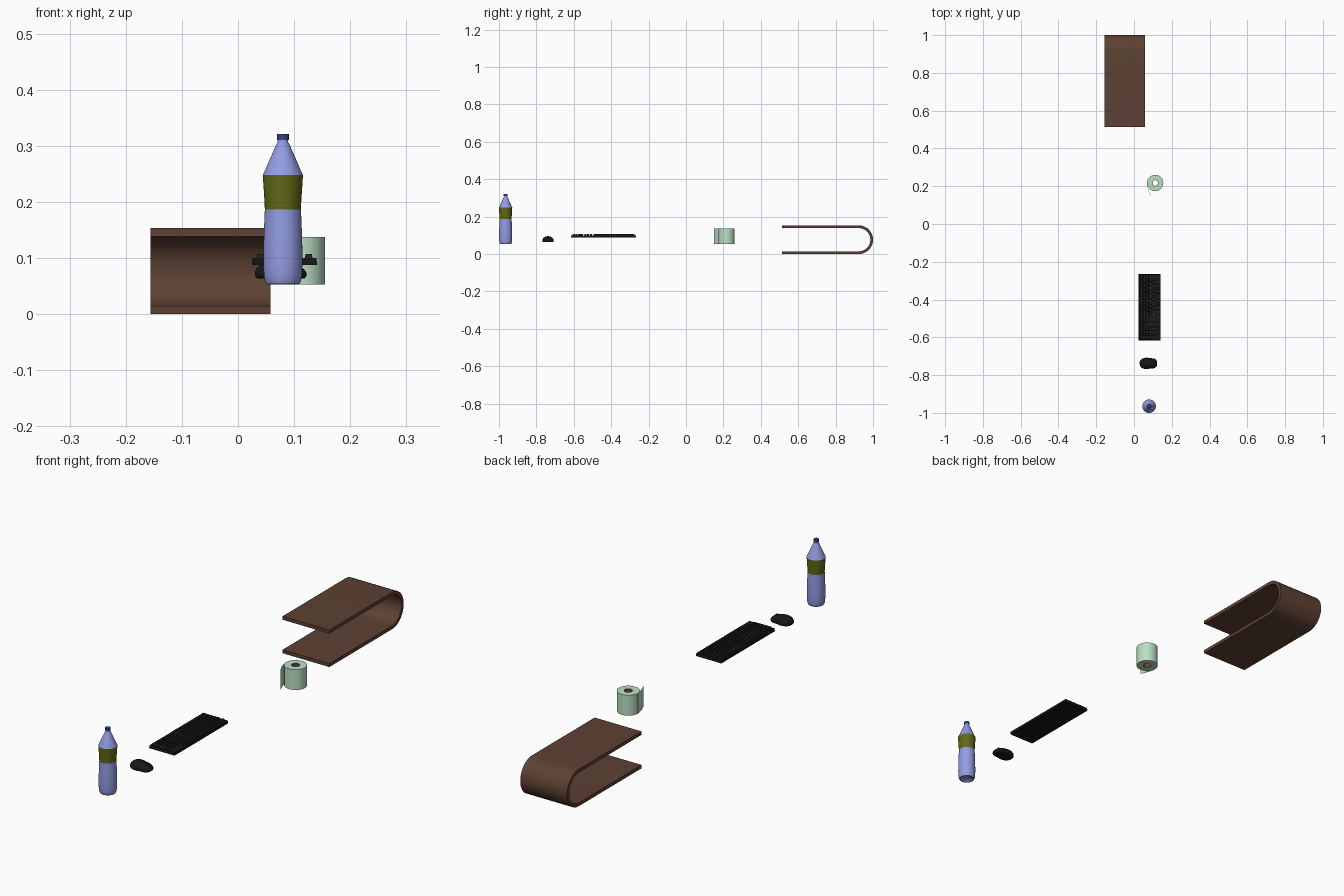
import bpy, bmesh, math
from math import sin, cos, pi

if "Cube" in bpy.data.objects:
    bpy.data.objects.remove(bpy.data.objects["Cube"])


def material(name, r, g, b):
    m = bpy.data.materials.new(name)
    m.diffuse_color = (r, g, b, 1)
    m.use_nodes = True
    m.node_tree.nodes["Principled BSDF"].inputs["Base Color"].default_value = m.diffuse_color
    return m


WOOD = material("walnut", 0.11, 0.053, 0.033)
PLASTIC = material("blue_plastic", 0.29, 0.33, 0.76)
LABEL = material("olive", 0.12, 0.14, 0.008)
CAP = material("navy", 0.03, 0.06, 0.22)
PAPER = material("pale_green_paper", 0.5, 0.74, 0.56)
CARD = material("brown_card", 0.13, 0.06, 0.045)
BLACK = material("black", 0.008, 0.008, 0.009)
KEY = material("key_black", 0.016, 0.016, 0.018)


def finish(name, bm, mat, smooth=True):
    bmesh.ops.recalc_face_normals(bm, faces=bm.faces)
    me = bpy.data.meshes.new(name)
    bm.to_mesh(me)
    bm.free()
    ob = bpy.data.objects.new(name, me)
    bpy.context.collection.objects.link(ob)
    me.materials.append(mat)
    if smooth:
        bpy.ops.object.select_all(action='DESELECT')
        ob.select_set(True)
        bpy.context.view_layer.objects.active = ob
        bpy.ops.object.shade_smooth_by_angle(angle=math.radians(35))
    return ob


def lathe(name, profile, x, y, mat, n=40, closed=False):
    """Revolve (radius, z) points around a vertical axis at x, y."""
    bm = bmesh.new()
    rings = []
    for r, z in profile:
        k = 1 if r == 0 else n
        rings.append([bm.verts.new((x + r * cos(2 * pi * i / n),
                                    y + r * sin(2 * pi * i / n), z)) for i in range(k)])
    pairs = list(zip(rings, rings[1:]))
    if closed:
        pairs.append((rings[-1], rings[0]))
    for a, b in pairs:
        for i in range(n):
            j = (i + 1) % n
            vs = [a[i % len(a)], a[j % len(a)], b[j % len(b)], b[i % len(b)]]
            bm.faces.new(list(dict.fromkeys(vs)))
    return finish(name, bm, mat)


def extrude(name, outer, inner, offset, mat):
    """Band between two matching open outlines, extruded along offset."""
    bm = bmesh.new()
    o = [bm.verts.new(p) for p in outer]
    i = [bm.verts.new(p) for p in inner]
    faces = [bm.faces.new((o[k], o[k + 1], i[k + 1], i[k])) for k in range(len(o) - 1)]
    ext = bmesh.ops.extrude_face_region(bm, geom=faces, use_keep_orig=True)
    moved = [v for v in ext["geom"] if isinstance(v, bmesh.types.BMVert)]
    bmesh.ops.translate(bm, verts=moved, vec=offset)
    return finish(name, bm, mat)


def add_box(bm, lo, hi, taper=0.0):
    """Box with its top face inset by taper."""
    def quad(z, t):
        return [bm.verts.new(p) for p in ((lo[0] + t, lo[1] + t, z), (hi[0] - t, lo[1] + t, z),
                                          (hi[0] - t, hi[1] - t, z), (lo[0] + t, hi[1] - t, z))]
    a, b = quad(lo[2], 0), quad(hi[2], taper)
    bm.faces.new(a)
    bm.faces.new(b)
    for k in range(4):
        j = (k + 1) % 4
        bm.faces.new((a[k], a[j], b[j], b[k]))


# Bent wood stand, a U lying on its side
def u_path(inset):
    r = 0.0765 - inset
    pts = [(-0.156, 0.514, 0.0765 - r)]
    for k in range(33):
        a = -pi / 2 + pi * k / 32
        pts.append((-0.156, 0.9235 + r * cos(a), 0.0765 + r * sin(a)))
    return pts + [(-0.156, 0.514, 0.0765 + r)]


extrude("bent_stand", u_path(0), u_path(0.0145), (0.214, 0, 0), WOOD)

# Bottle: body below, wrapped label, shoulder and cap
BX, BY = 0.08, -0.9645
lathe("bottle_body", [(0, 0.060), (0.018, 0.058), (0.026, 0.053), (0.030, 0.054), (0.0325, 0.060),
                      (0.034, 0.070), (0.0348, 0.09), (0.0346, 0.12), (0.0337, 0.15),
                      (0.0322, 0.186)], BX, BY, PLASTIC)
lathe("bottle_label", [(0.0322, 0.186), (0.0327, 0.2), (0.0340, 0.22), (0.0352, 0.238),
                       (0.0357, 0.248)], BX, BY, LABEL)
lathe("bottle_shoulder", [(0.0357, 0.248), (0.0315, 0.257), (0.012, 0.302), (0.0095, 0.306),
                          (0.0095, 0.311)], BX, BY, PLASTIC)
lathe("bottle_cap", [(0.0085, 0.310), (0.0107, 0.310), (0.0107, 0.321), (0, 0.3213)],
      BX, BY, CAP)

# Paper roll with card core and a loose end
RX, RY = 0.112, 0.217
lathe("paper_roll", [(0.0165, 0.053), (0.043, 0.053), (0.043, 0.137), (0.0165, 0.137)],
      RX, RY, PAPER, 48, True)
lathe("roll_core", [(0.0152, 0.0532), (0.0166, 0.0532), (0.0166, 0.1368), (0.0152, 0.1368)],
      RX, RY, CARD, 32, True)
tail = [(0.0688, 0.217), (0.0692, 0.206), (0.0715, 0.194), (0.0755, 0.181),
        (0.081, 0.167), (0.089, 0.15)]
extrude("loose_sheet", [(x, y, 0.053) for x, y in tail],
        [(x + 0.001, y, 0.053) for x, y in tail], (0, 0, 0.084), PAPER)

# Keyboard case; its typing side faces -x, its number pad is at -y
KX0, KX1, KY0, KY1 = 0.0245, 0.141, -0.616, -0.266
bm = bmesh.new()
add_box(bm, (KX0, KY0, 0.0875), (KX1, KY1, 0.0995), 0.0012)
finish("keyboard_case", bm, BLACK, False)

# Keys: rows run from the function row (+x) to the space bar row (-x)
U = (KY1 - KY0 - 0.014) / 22.5
V = (KX1 - KX0 - 0.014) / 6.3
rows = [
    [1, -1, 1, 1, 1, 1, -.5, 1, 1, 1, 1, -.5, 1, 1, 1, 1, -.25, 1, 1, 1],
    [1] * 13 + [2, -.25, 1, 1, 1, -.25, 1, 1, 1, 1],
    [1.5] + [1] * 12 + [1.5, -.25, 1, 1, 1, -.25, 1, 1, 1],
    [1.75] + [1] * 11 + [2.25, -3.5, 1, 1, 1],
    [2.25] + [1] * 10 + [2.75, -1.25, 1, -1.25, 1, 1, 1],
    [1.25, 1.25, 1.25, 6.25, 1.25, 1.25, 1.25, 1.25, -.25, 1, 1, 1, -.25, 2, 1],
]
bm = bmesh.new()
GAP = 0.0009


def add_key(left, top, w, h=1):
    y, x = KY1 - 0.007 - left * U, KX1 - 0.007 - top * V
    add_box(bm, (x - h * V + GAP, y - w * U + GAP, 0.098), (x - GAP, y - GAP, 0.1068), 0.0016)


for r, row in enumerate(rows):
    pos, top = 0, r + (0.3 if r else 0)
    for w in row:
        if w > 0:
            add_key(pos, top, w)
        pos += abs(w)
for top in (2.3, 4.3):
    add_key(21.5, top, 1, 2)
finish("keyboard_keys", bm, KEY, False)

# Mouse: rounded dome with a waist, tallest towards the palm end (-x)
MX, MY, MZ = 0.0763, -0.738, 0.063
bm = bmesh.new()
bmesh.ops.create_uvsphere(bm, u_segments=40, v_segments=24, radius=1)
for v in bm.verts:
    x, y, z = v.co
    width = 0.031 * (1 - 0.14 * math.exp(-((x - 0.25) / 0.3) ** 2))
    plan = math.hypot(x, y)
    s = (abs(x) ** 2.5 + abs(y) ** 2.5) ** (-1 / 2.5) * plan if plan > 1e-6 else 1
    lift = 0.025 - 0.005 * x
    v.co = (MX + 0.0463 * x * s, MY + width * y * s,
            MZ + 0.007 + (lift * z ** 0.95 if z > 0 else 0.007 * max(-1, 2.2 * z)))
finish("mouse_body", bm, BLACK)

# Scroll wheel and thumb buttons
bm = bmesh.new()
bmesh.ops.create_cone(bm, cap_ends=True, segments=24, radius1=0.009, radius2=0.009, depth=0.007)
for v in bm.verts:
    x, y, z = v.co
    v.co = (MX + 0.023 + x, MY + z, 0.0835 + y)
finish("scroll_wheel", bm, KEY)
bm = bmesh.new()
for x in (-0.014, 0.004):
    add_box(bm, (MX + x, MY + 0.02, 0.075), (MX + x + 0.015, MY + 0.0285, 0.081), 0.001)
finish("thumb_buttons", bm, KEY, False)
